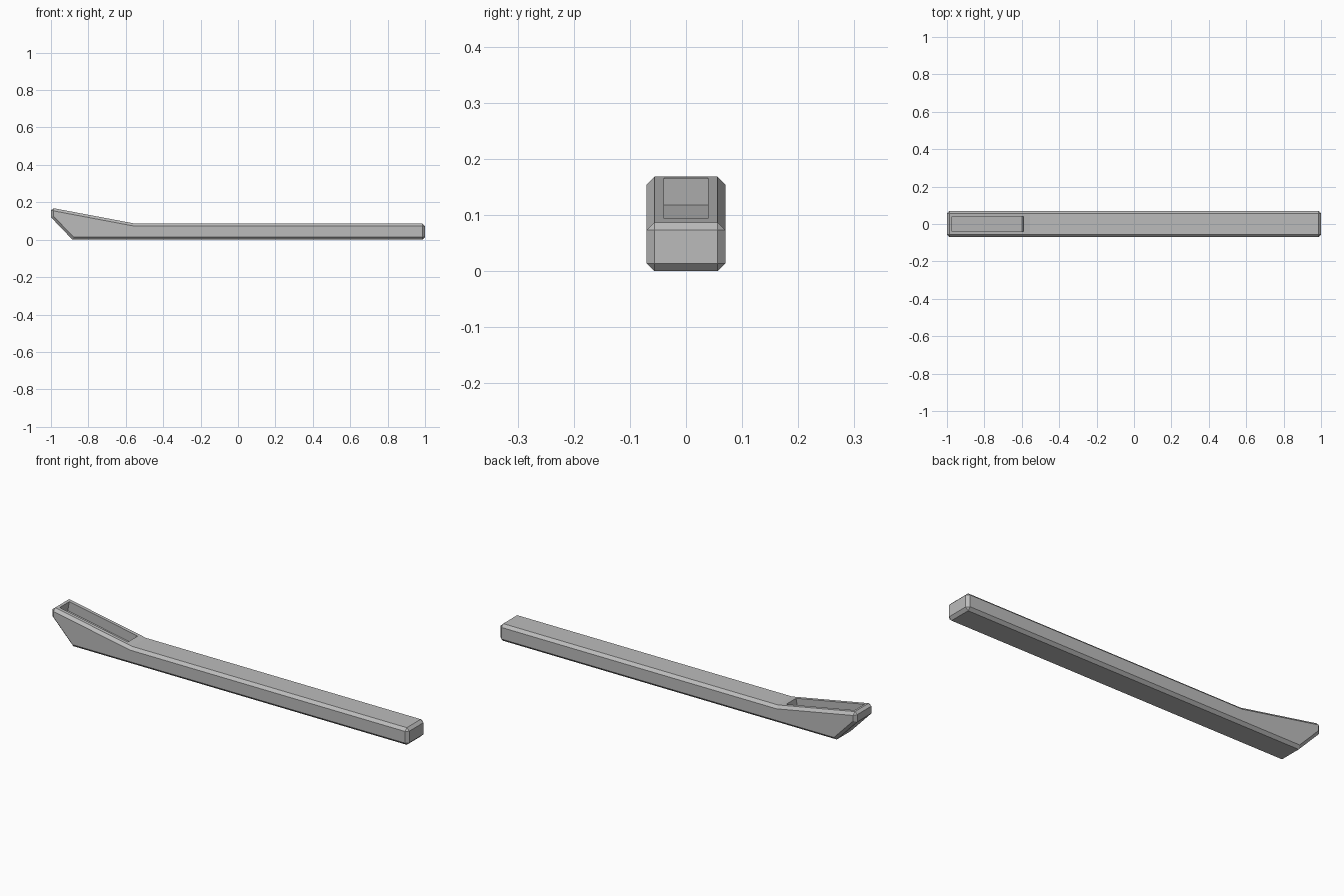
import bpy, bmesh, math
from mathutils import Vector, Matrix

if "Cube" in bpy.data.objects:
    bpy.data.objects.remove(bpy.data.objects["Cube"])

grey = bpy.data.materials.new("plain grey")
grey.diffuse_color = (0.5, 0.5, 0.5, 1)
grey.use_nodes = True
grey.node_tree.nodes["Principled BSDF"].inputs["Base Color"].default_value = grey.diffuse_color


def make_object(name, bm):
    bmesh.ops.recalc_face_normals(bm, faces=bm.faces)
    mesh = bpy.data.meshes.new(name)
    bm.to_mesh(mesh)
    bm.free()
    mesh.materials.append(grey)
    obj = bpy.data.objects.new(name, mesh)
    bpy.context.collection.objects.link(obj)
    return obj


# Bar: side profile extruded across the width
half_width = 0.07
profile = [(-1, 0.171), (-0.555, 0.087), (1, 0.087),
           (1, 0), (-0.885, 0), (-1, 0.12)]
bm = bmesh.new()
face = bm.faces.new([bm.verts.new((x, -half_width, z)) for x, z in profile])
side = bmesh.ops.extrude_face_region(bm, geom=[face])
bmesh.ops.translate(bm, vec=(0, 2 * half_width, 0),
                    verts=[v for v in side["geom"] if isinstance(v, bmesh.types.BMVert)])
bar = make_object("bar", bm)

# Chamfer the square edges, leaving the shallow bends sharp
bevel = bar.modifiers.new("chamfer", "BEVEL")
bevel.width = 0.014
bevel.segments = 1
bevel.limit_method = "ANGLE"
bevel.angle_limit = math.radians(55)

# Pocket: sunk at right angles into the sloping top
start, end = Vector((-0.973, 0, 0.1659)), Vector((-0.59, 0, 0.0936))
slope = end - start
angle = math.atan2(-slope.z, slope.x)
depth = 0.049
bm = bmesh.new()
bmesh.ops.create_cube(bm, size=1)
bmesh.ops.scale(bm, vec=(slope.length, 0.078, 2 * depth), verts=bm.verts)
bmesh.ops.transform(bm, verts=bm.verts,
                    matrix=Matrix.Translation((start + end) / 2) @ Matrix.Rotation(angle, 4, "Y"))
cutter = make_object("pocket_cutter", bm)
cutter.hide_render = True

cut = bar.modifiers.new("pocket", "BOOLEAN")
cut.operation = "DIFFERENCE"
cut.solver = "EXACT"
cut.object = cutter

# Apply the modifiers and drop the cutter
bpy.context.view_layer.objects.active = bar
for name in ("chamfer", "pocket"):
    bpy.ops.object.modifier_apply(modifier=name)
bpy.data.objects.remove(cutter)
